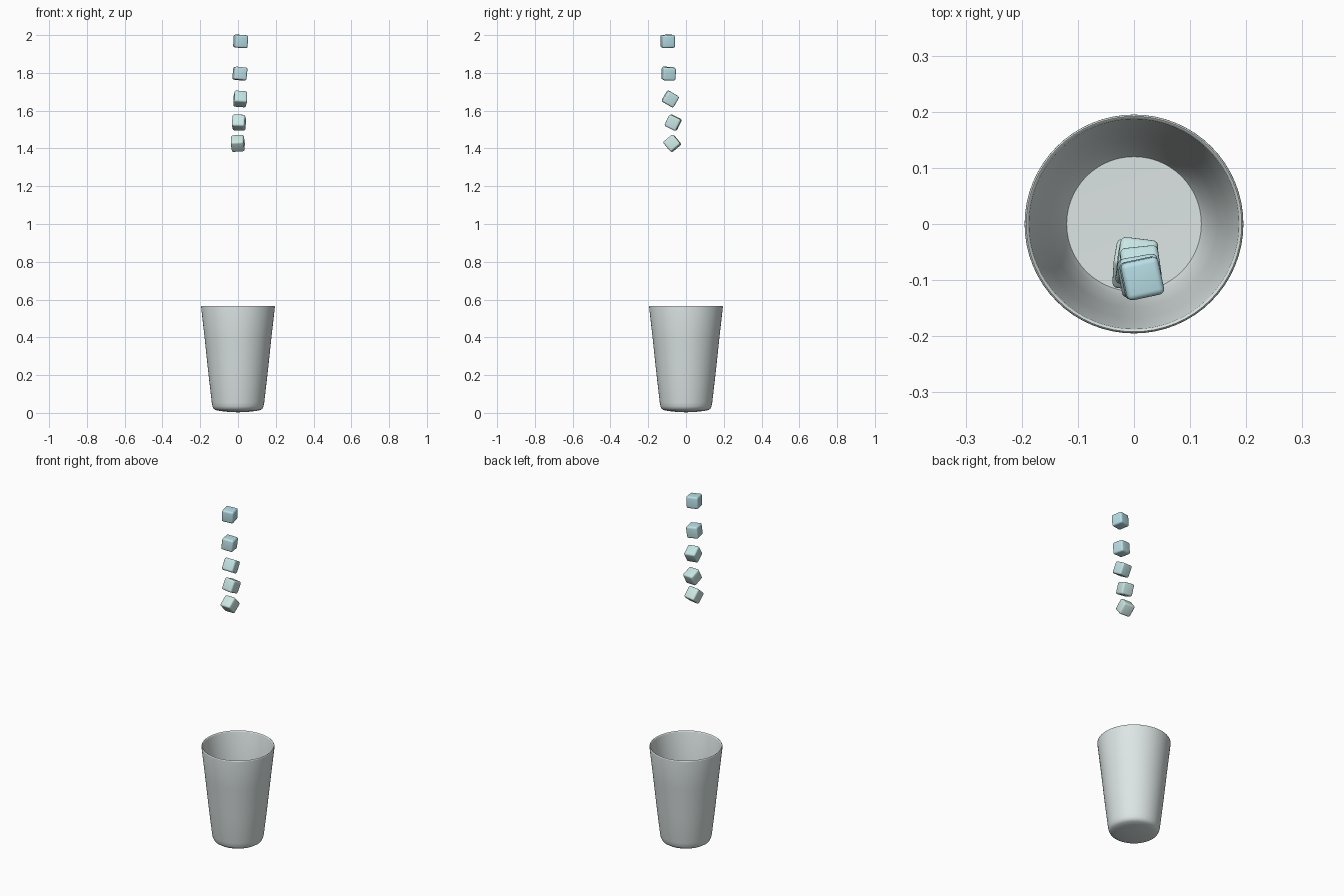
import bpy, bmesh, math
from math import radians

if "Cube" in bpy.data.objects:
    bpy.data.objects.remove(bpy.data.objects["Cube"])


def paint(obj, name, rgb):
    mat = bpy.data.materials.new(name)
    mat.diffuse_color = (*rgb, 1)
    mat.use_nodes = True
    mat.node_tree.nodes["Principled BSDF"].inputs["Base Color"].default_value = mat.diffuse_color
    obj.data.materials.append(mat)


def finish(obj, angle):
    bpy.ops.object.select_all(action='DESELECT')
    obj.select_set(True)
    bpy.context.view_layer.objects.active = obj
    bpy.ops.object.shade_smooth_by_angle(angle=radians(angle))


def lathe(name, profile, steps=64):
    bm = bmesh.new()
    verts = [bm.verts.new((r, 0, z)) for r, z in profile]
    edges = [bm.edges.new(p) for p in zip(verts, verts[1:])]
    bmesh.ops.spin(bm, geom=verts + edges, cent=(0, 0, 0), axis=(0, 0, 1),
                   angle=math.tau, steps=steps)
    bmesh.ops.remove_doubles(bm, verts=bm.verts, dist=1e-5)
    bmesh.ops.recalc_face_normals(bm, faces=bm.faces)
    mesh = bpy.data.meshes.new(name)
    bm.to_mesh(mesh)
    bm.free()
    obj = bpy.data.objects.new(name, mesh)
    bpy.context.collection.objects.link(obj)
    return obj


# Tapered drinking glass: outer wall, rounded lip, inner wall, inner floor
glass = lathe("glass", [
    (0, 0.003), (0.05, 0.005), (0.095, 0.01), (0.118, 0.015), (0.129, 0.022), (0.135, 0.034),
    (0.139, 0.055), (0.158, 0.22), (0.176, 0.39), (0.195, 0.56),
    (0.1945, 0.565), (0.192, 0.567), (0.1885, 0.565), (0.187, 0.56),
    (0.168, 0.39), (0.149, 0.22), (0.130, 0.055), (0.120, 0.032), (0, 0.030)])
paint(glass, "glass_tint", (0.72, 0.79, 0.78))
finish(glass, 50)

# Falling ice cubes, top to bottom: location, rotation in degrees
cubes = [
    ((0.014, -0.097, 1.967), (2, 3, 12)),
    ((0.010, -0.092, 1.796), (-2, 6, 10)),
    ((0.012, -0.083, 1.662), (-30, 4, 6)),
    ((0.005, -0.068, 1.537), (-26, 2, -7)),
    ((-0.001, -0.073, 1.427), (-50, -3, -6)),
]
for i, (loc, rot) in enumerate(cubes):
    bpy.ops.mesh.primitive_cube_add(size=0.068, location=loc,
                                    rotation=[radians(a) for a in rot])
    cube = bpy.context.object
    cube.name = f"ice_cube_{i + 1}"
    bevel = cube.modifiers.new("rounded_edges", 'BEVEL')
    bevel.width = 0.010
    bevel.segments = 4
    t = i / (len(cubes) - 1)
    paint(cube, f"ice_{i + 1}", (0.48 + 0.14 * t, 0.74 + 0.08 * t, 0.80 - 0.02 * t))
    finish(cube, 180)
